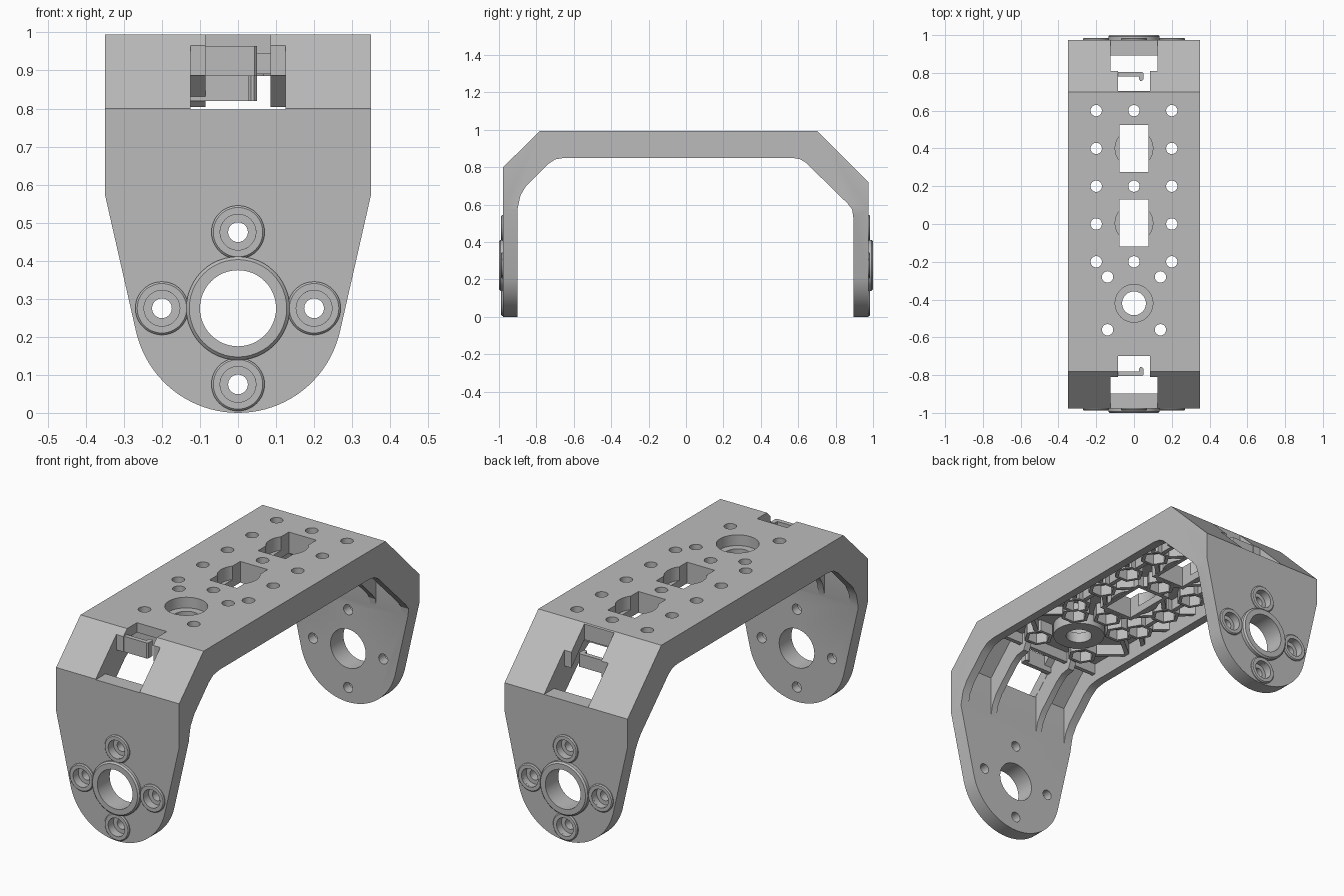
import bpy, bmesh
from math import sin, cos, pi, radians
from mathutils import Vector

if "Cube" in bpy.data.objects:
    bpy.data.objects.remove(bpy.data.objects["Cube"])

grey = bpy.data.materials.new("light_grey")
grey.use_nodes = True
grey.diffuse_color = (0.5, 0.5, 0.5, 1)
grey.node_tree.nodes["Principled BSDF"].inputs["Base Color"].default_value = grey.diffuse_color


def place(axis, u, v, w):
    """Point from plane coordinates u, v and height w along an axis."""
    return {"x": (w, u, v), "y": (u, w, v), "z": (u, v, w)}[axis]


def prism(bm, pts, axis, a, b):
    face = bm.faces.new([bm.verts.new(place(axis, u, v, a)) for u, v in pts])
    ext = bmesh.ops.extrude_face_region(bm, geom=[face])["geom"]
    shift = Vector(place(axis, 0, 0, b - a))
    bmesh.ops.translate(bm, verts=[g for g in ext if isinstance(g, bmesh.types.BMVert)], vec=shift)


def box(bm, x0, x1, y0, y1, z0, z1):
    prism(bm, [(x0, y0), (x1, y0), (x1, y1), (x0, y1)], "z", z0, z1)


def disc(bm, u, v, r, axis, a, b, n=40):
    prism(bm, [(u + r * cos(2 * pi * i / n), v + r * sin(2 * pi * i / n)) for i in range(n)], axis, a, b)


def bar(bm, p, q, z0, z1, width=0.022):
    p, q = Vector(p), Vector(q)
    side = (q - p).orthogonal().normalized() * width / 2
    prism(bm, [p + side, q + side, q - side, p - side], "z", z0, z1)


def ring(bm, profile, u, v, base, direction, n=48):
    """Revolve a closed (radius, height) profile about the y axis."""
    loops = []
    for i in range(n):
        a = 2 * pi * i / n
        loops.append([bm.verts.new((u + r * cos(a), base + direction * h, v + r * sin(a))) for r, h in profile])
    m = len(profile)
    for i in range(n):
        s, t = loops[i], loops[(i + 1) % n]
        for j in range(m):
            bm.faces.new((s[j], s[(j + 1) % m], t[(j + 1) % m], t[j]))


def finish(bm, name):
    bmesh.ops.recalc_face_normals(bm, faces=bm.faces)
    mesh = bpy.data.meshes.new(name)
    bm.to_mesh(mesh)
    bm.free()
    mesh.materials.append(grey)
    ob = bpy.data.objects.new(name, mesh)
    bpy.context.collection.objects.link(ob)
    return ob


def boolean(targets, bm, operation="DIFFERENCE"):
    cutter = finish(bm, "cutter")
    cutter.hide_render = True
    for ob in targets:
        mod = ob.modifiers.new("cut", "BOOLEAN")
        mod.operation, mod.object = operation, cutter
        mod.solver, mod.use_self = "EXACT", True
        bpy.context.view_layer.objects.active = ob
        bpy.ops.object.modifier_apply(modifier=mod.name)
    bpy.data.objects.remove(cutter)


# Bracket body: side profile, trimmed to the rounded arm outline
outer = [(-0.978, -0.1), (-0.978, 0.8), (-0.78, 0.995), (0.7, 0.995), (0.975, 0.72), (0.975, -0.1)]
front_inner = [(-0.65, 0.85), (-0.70, 0.842), (-0.74, 0.815), (-0.855, 0.7), (-0.885, 0.65), (-0.9, 0.58)]
back_inner = [(0.895, 0.53), (0.888, 0.575), (0.865, 0.605), (0.64, 0.825), (0.61, 0.843), (0.57, 0.85)]
bm = bmesh.new()
prism(bm, outer + [(0.895, -0.1)] + back_inner + front_inner + [(-0.9, -0.1)], "x", -0.4, 0.4)
body = finish(bm, "bracket_body")

arc = [radians(192.8 + 154.4 * i / 40) for i in range(41)]
outline = [(-0.35, 1.1), (-0.35, 0.575)] + [(0.275 * cos(a), 0.275 + 0.275 * sin(a)) for a in arc]
bm = bmesh.new()
prism(bm, outline + [(0.35, 0.575), (0.35, 1.1)], "y", -1.1, 1.1)
boolean([body], bm, "INTERSECT")

# Hollow underside, leaving side flanges
bm = bmesh.new()
prism(bm, [(-0.898, 0.5), (-0.898, 0.80), (-0.75, 0.945), (0.67, 0.945), (0.893, 0.72), (0.893, 0.5)],
      "x", -0.305, 0.305)
boolean([body], bm)

# Corner windows with narrow notches
bm = bmesh.new()
for s, floor, edge, end in ((-1, 0.797, 0.81, 0.70), (1, 0.72, 0.81, 0.705)):
    pts = [(-0.125, s * 1.1), (-0.125, s * edge), (-0.085, s * edge), (-0.085, s * end)]
    prism(bm, pts + [(-x, y) for x, y in reversed(pts)], "z", floor, 1.1)
boolean([body], bm)

# Underside lattice: nut bosses, window frames and ribs
nuts = [(x, y) for x in (-0.2, 0.2) for y in (0.6, 0.4, 0.2, 0, -0.2)]
nuts += [(0, y) for y in (0.6, 0.2, -0.2)]
nuts += [(x, y) for x in (-0.14, 0.14) for y in (-0.28, -0.56)]
slots = (0.4, 0.005)
hub = (0, -0.42)
low, top = 0.885, 0.96
bm = bmesh.new()
for x, y in nuts:
    disc(bm, x, y, 0.073, "z", low, top, 6)
for y in slots:
    disc(bm, 0, y, 0.118, "z", low + 0.002, top - 0.002)
    box(bm, -0.098, 0.098, y - 0.145, y + 0.145, low + 0.001, top - 0.001)
disc(bm, *hub, 0.125, "z", low + 0.001, top - 0.001)
for s in (-1, 1):
    for y in (0.4, 0):
        for dy in (-0.2, 0.2):
            bar(bm, (s * 0.2, y), (0, y + dy), low + 0.003, top - 0.003)
    bar(bm, (s * 0.2, 0.66), (s * 0.2, -0.2), low + 0.004, top - 0.004)
    for x, y in nuts[:5]:
        bar(bm, (s * 0.2, y), (s * 0.31, y + 0.1), low + 0.005, top - 0.005)
    bar(bm, (s * 0.2, -0.2), (s * 0.31, -0.3), low + 0.005, top - 0.005)
    for y in (-0.28, -0.56):
        bar(bm, (s * 0.14, y), (s * 0.31, -0.42), low + 0.005, top - 0.005)
    bar(bm, (s * 0.14, -0.56), (s * 0.145, -0.7), low + 0.005, top - 0.005)
    bar(bm, (-0.31, s * 0.67), (0.31, s * 0.67), low + 0.006, top - 0.006)
lattice = finish(bm, "underside_lattice")

# Round holes through the top, and the slot recesses
bm = bmesh.new()
for x, y in nuts:
    disc(bm, x, y, 0.03, "z", 0.8, 1.1, 24)
disc(bm, *hub, 0.063, "z", 0.8, 1.1)
for y in slots:
    disc(bm, 0, y, 0.1, "z", 0.925, 1.1)
boolean([body, lattice], bm)

# Hex nut pockets, slot openings and hub counterbore
bm = bmesh.new()
for x, y in nuts:
    disc(bm, x, y, 0.055, "z", 0.8, 0.94, 6)
for y in slots:
    box(bm, -0.078, 0.078, y - 0.125, y + 0.125, 0.8, 1.1)
disc(bm, *hub, 0.1, "z", 0.94, 1.1)
boolean([body, lattice], bm)

# Arm holes and counterbores
pivot = 0.275
screws = [(0.2, pivot), (-0.2, pivot), (0, pivot + 0.2), (0, pivot - 0.2)]
bm = bmesh.new()
disc(bm, 0, pivot, 0.1, "y", -1.1, 1.1, 48)
for x, z in screws:
    disc(bm, x, z, 0.026, "y", -1.1, 1.1, 24)
boolean([body], bm)
bm = bmesh.new()
for x, z in screws:
    for s in (-1, 1):
        disc(bm, x, z, 0.047, "y", s * 0.945, s * 1.1)
boolean([body], bm)

# Raised rings around the arm holes
parts = [body, lattice]
for name, s, face in (("front", -1, 0.978), ("back", 1, 0.975)):
    bm = bmesh.new()
    h = 1 - face
    ring(bm, [(0.1, -0.01), (0.1, h), (0.128, h), (0.136, h - 0.008), (0.136, -0.01)], 0, pivot, s * face, s)
    for x, z in screws:
        ring(bm, [(0.047, -0.01), (0.047, 0.01), (0.065, 0.01), (0.07, 0.005), (0.07, -0.01)], x, z, s * face, s)
    parts.append(finish(bm, name + "_arm_rings"))

# Corner ribs beside the windows
bm = bmesh.new()
front_rib = front_inner + [(-0.905, 0.5), (-0.93, 0.5), (-0.93, 0.81), (-0.75, 0.96), (-0.6, 0.96)]
back_rib = [(0.6, 0.96), (0.67, 0.96), (0.92, 0.72), (0.92, 0.5), (0.9, 0.5)] + back_inner
for s in (-1, 1):
    for rib in (front_rib, back_rib):
        prism(bm, rib, "x", s * 0.126, s * 0.16)
parts.append(finish(bm, "corner_ribs"))

# Cable hooks in the windows
bm = bmesh.new()
hook = [(-0.135, 0.805), (0.043, 0.805), (0.05, 0.798), (0.05, 0.765), (0.042, 0.757),
        (0.034, 0.757), (0.027, 0.765), (0.027, 0.782), (-0.135, 0.782)]
prism(bm, [(x, -y) for x, y in hook], "z", 0.885, 0.965)
prism(bm, hook, "z", 0.82, 0.887)
parts.append(finish(bm, "cable_hooks"))

for ob in parts:
    bpy.ops.object.select_all(action="DESELECT")
    ob.select_set(True)
    bpy.context.view_layer.objects.active = ob
    bpy.ops.object.shade_smooth_by_angle(angle=radians(25))
